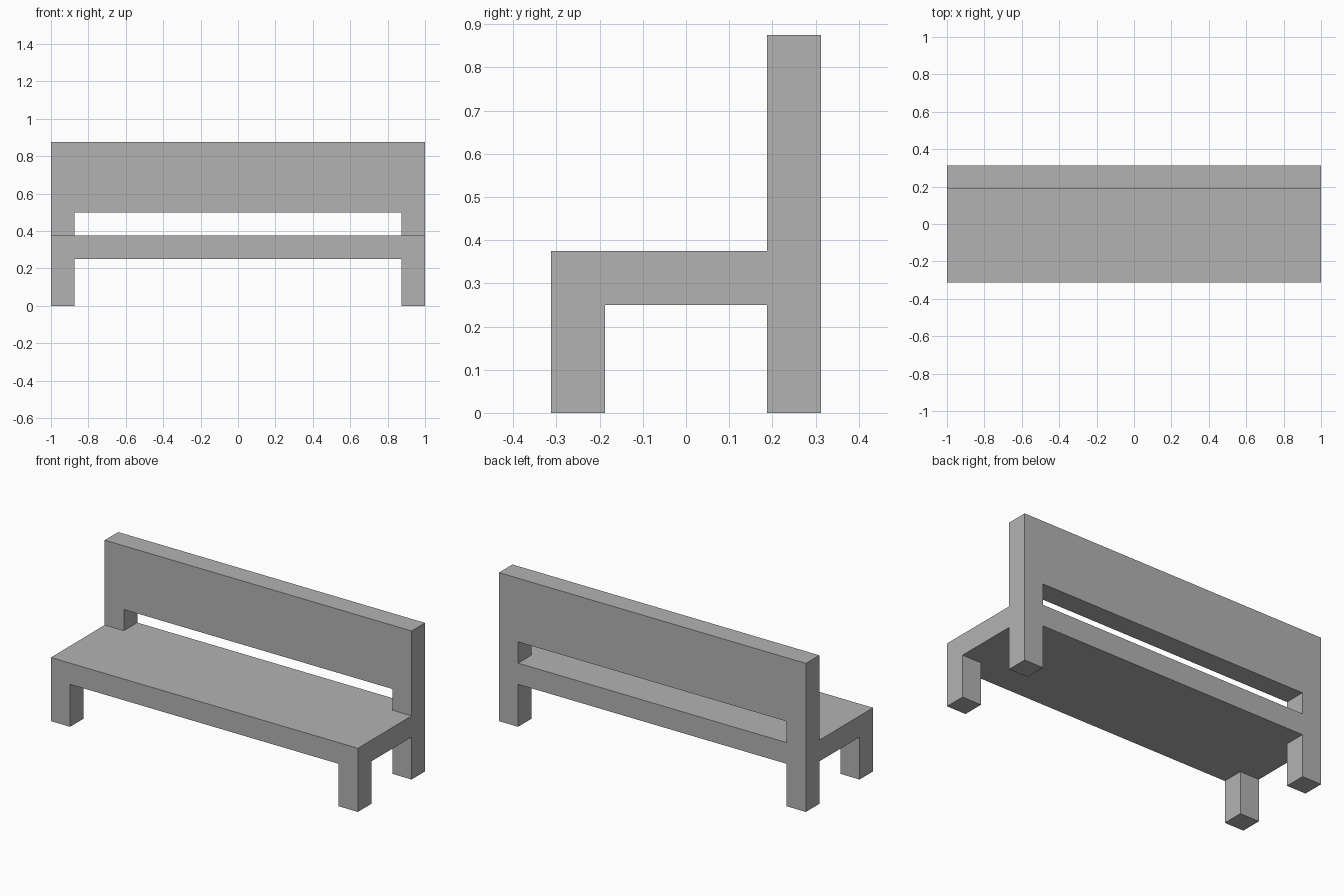
import bpy
import bmesh

if "Cube" in bpy.data.objects:
    bpy.data.objects.remove(bpy.data.objects["Cube"], do_unlink=True)

# Single grey finish
GREY = (0.45, 0.45, 0.45, 1.0)
grey = bpy.data.materials.new("plain_grey")
grey.use_nodes = True
grey.diffuse_color = GREY
grey.node_tree.nodes["Principled BSDF"].inputs["Base Color"].default_value = GREY

# Main dimensions
T = 0.125                      # thickness of every leg, rail and board
HALF_W, HALF_D = 1.0, 0.3125
SEAT_TOP, SLOT_TOP, TOP = 0.375, 0.5, 0.875
SEAT_BOTTOM = SEAT_TOP - T
BACK_Y = HALF_D - T            # front face of the backrest


def box(name, low, high):
    """Flat-shaded box between two corners."""
    bm = bmesh.new()
    bmesh.ops.create_cube(bm, size=1)
    for v in bm.verts:
        v.co = [h if c > 0 else l for c, l, h in zip(v.co, low, high)]
    mesh = bpy.data.meshes.new(name)
    bm.to_mesh(mesh)
    bm.free()
    mesh.materials.append(grey)
    obj = bpy.data.objects.new(name, mesh)
    bpy.context.collection.objects.link(obj)
    return obj


# Seat slab and backrest board
box("seat", (-HALF_W, -HALF_D, SEAT_BOTTOM), (HALF_W, HALF_D, SEAT_TOP))
box("backrest", (-HALF_W, BACK_Y, SLOT_TOP), (HALF_W, HALF_D, TOP))

# Legs and the short posts that carry the backrest
for side, x in (("right", -HALF_W), ("left", HALF_W - T)):
    box(f"front_leg_{side}", (x, -HALF_D, 0), (x + T, -HALF_D + T, SEAT_BOTTOM))
    box(f"back_leg_{side}", (x, BACK_Y, 0), (x + T, HALF_D, SEAT_BOTTOM))
    box(f"back_post_{side}", (x, BACK_Y, SEAT_TOP), (x + T, HALF_D, SLOT_TOP))
